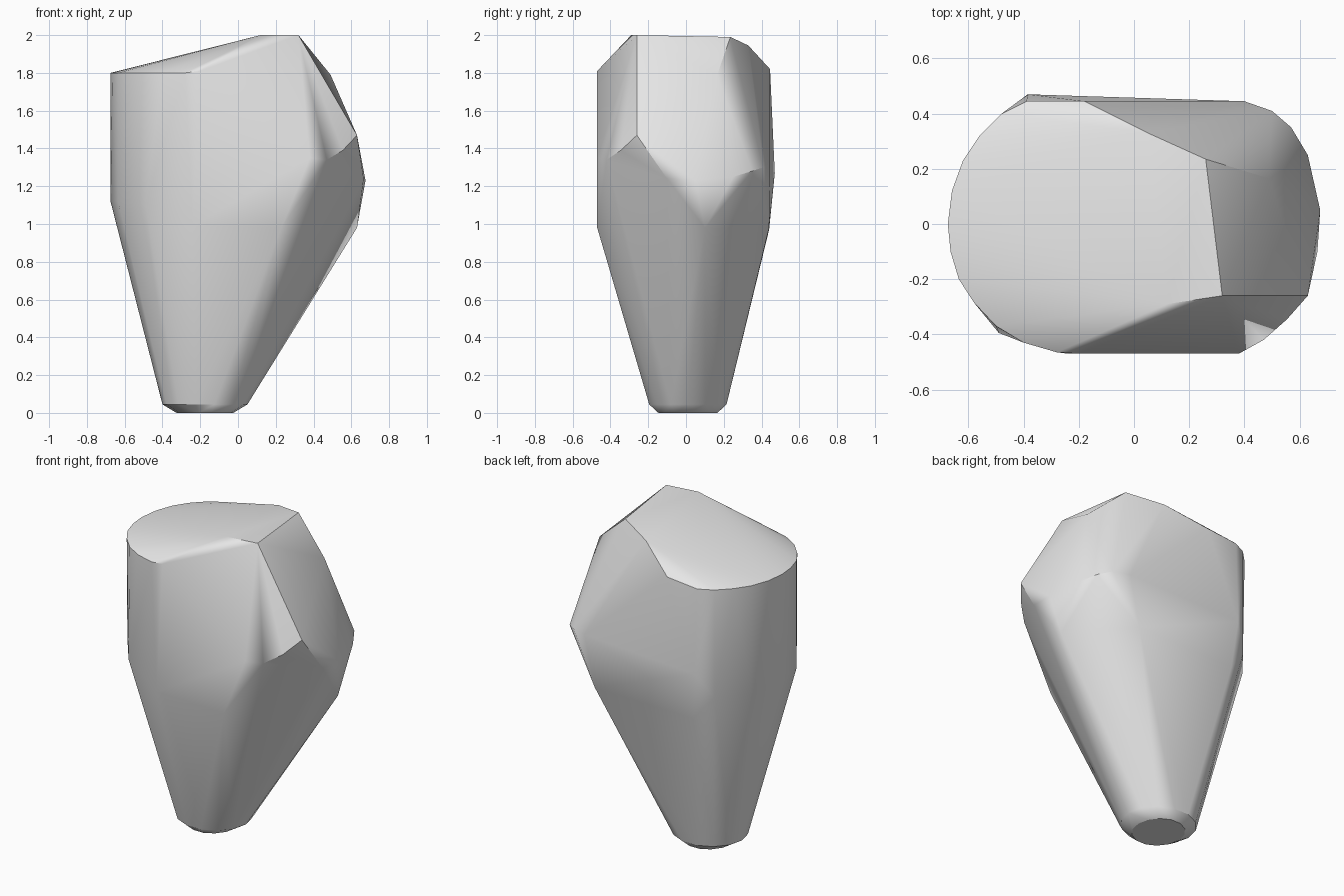
import bpy, bmesh
from math import cos, sin, tau, radians

cube = bpy.data.objects.get("Cube")
if cube:
    bpy.data.objects.remove(cube, do_unlink=True)

grey = bpy.data.materials.new("plain grey")
grey.use_nodes = True
grey.diffuse_color = (0.8, 0.8, 0.8, 1)
grey.node_tree.nodes["Principled BSDF"].inputs["Base Color"].default_value = (0.8, 0.8, 0.8, 1)


def ring(cx, cy, rx, ry, z, count=14):
    """Points of a level ellipse."""
    return [(cx + rx * cos(tau * i / count), cy + ry * sin(tau * i / count), z)
            for i in range(count)]


# Narrow rounded foot
points = ring(-0.175, 0.01, 0.15, 0.16, 0) + ring(-0.175, 0.01, 0.225, 0.21, 0.045)

# Rounded end: an upright wall from the lower bend to the upper rim
outline = [(-0.28, -0.465), (-0.40, -0.43), (-0.50, -0.37), (-0.58, -0.285),
           (-0.635, -0.20), (-0.665, -0.10), (-0.675, 0), (-0.66, 0.12),
           (-0.62, 0.23), (-0.56, 0.32), (-0.48, 0.40), (-0.39, 0.445)]
for x, y in outline:
    points.append((x, y, 1.80))
for x, y in outline[2::2]:
    points.append((x, y, 1.12))

# Flat front and its lower bend
points += [(-0.20, -0.47, 1.81), (0.38, -0.47, 1.35), (0.23, -0.47, 0.98),
           (-0.24, -0.47, 0.99), (-0.49, -0.395, 1.10)]

# Flat back and its lower bend
points += [(-0.18, 0.445, 1.82), (-0.385, 0.47, 1.27), (0.40, 0.445, 1.30),
           (0.33, 0.44, 0.98), (-0.36, 0.44, 0.97)]

# Sloping crown
points += [(0.12, -0.29, 2.0), (0.32, -0.26, 2.0), (0.26, 0.235, 1.99),
           (0.05, 0.33, 1.945)]

# Bulging faceted side
points += [(0.49, 0.165, 1.79), (0.63, -0.26, 1.47), (0.555, -0.345, 1.39),
           (0.47, -0.42, 1.34), (0.665, -0.10, 1.24), (0.675, 0.05, 1.23),
           (0.63, 0.25, 1.25), (0.57, 0.35, 1.28), (0.50, 0.41, 1.30),
           (0.63, 0.10, 0.98)]

# Wrap all sections in one faceted skin
bm = bmesh.new()
for p in points:
    bm.verts.new(p)
bmesh.ops.convex_hull(bm, input=bm.verts[:])
bmesh.ops.delete(bm, geom=[v for v in bm.verts if not v.link_faces], context='VERTS')
bmesh.ops.dissolve_limit(bm, angle_limit=radians(1), verts=bm.verts[:], edges=bm.edges[:])
bmesh.ops.recalc_face_normals(bm, faces=bm.faces[:])
mesh = bpy.data.meshes.new("faceted_body")
bm.to_mesh(mesh)
bm.free()
mesh.materials.append(grey)
body = bpy.data.objects.new("faceted_body", mesh)
bpy.context.collection.objects.link(body)

# Soft shading that favours the large flats
bpy.ops.object.select_all(action='DESELECT')
bpy.context.view_layer.objects.active = body
body.select_set(True)
bpy.ops.object.shade_smooth_by_angle(angle=radians(30))
weighted = body.modifiers.new("weighted_normals", 'WEIGHTED_NORMAL')
weighted.keep_sharp = True
